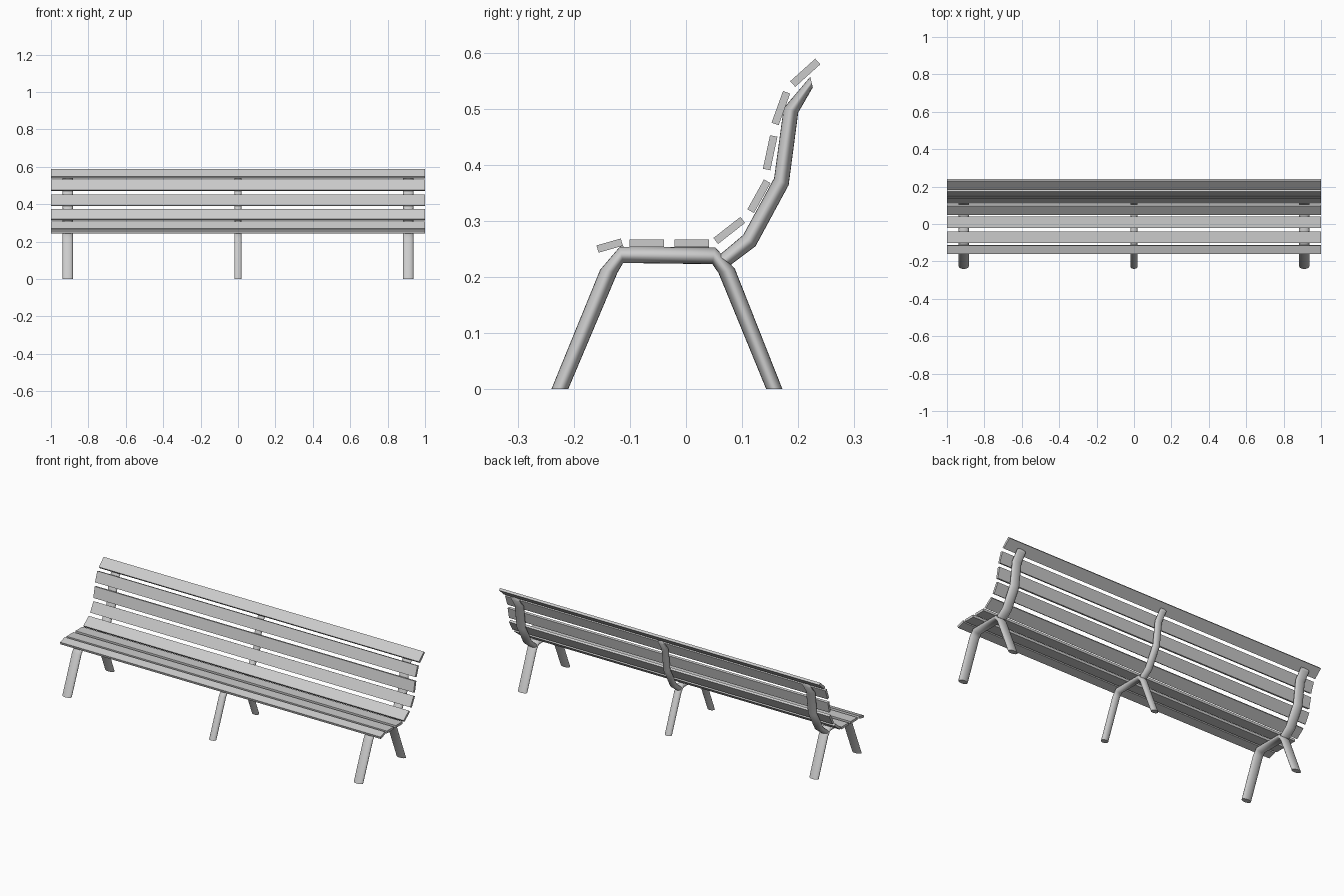
import bpy, bmesh, math
from mathutils import Vector

cube = bpy.data.objects.get("Cube")
if cube:
    bpy.data.objects.remove(cube, do_unlink=True)

grey = bpy.data.materials.new("light grey")
grey.use_nodes = True
colour = (0.6, 0.6, 0.6, 1)
grey.diffuse_color = colour
grey.node_tree.nodes["Principled BSDF"].inputs["Base Color"].default_value = colour


def finish(bm, name):
    bmesh.ops.recalc_face_normals(bm, faces=bm.faces)
    mesh = bpy.data.meshes.new(name)
    bm.to_mesh(mesh)
    bm.free()
    mesh.materials.append(grey)
    obj = bpy.data.objects.new(name, mesh)
    bpy.context.collection.objects.link(obj)
    return obj


def tube(name, sections, x, half_width, sides=20):
    """Oval tube; each section gives its two outline points as (y, z, y, z)."""
    bm = bmesh.new()
    rings = []
    for y1, z1, y2, z2 in sections:
        a, b = Vector((x, y1, z1)), Vector((x, y2, z2))
        mid, half = (a + b) / 2, (a - b) / 2
        ring = []
        for i in range(sides):
            t = math.tau * i / sides
            ring.append(bm.verts.new(mid + half * math.cos(t) + Vector((half_width * math.sin(t), 0, 0))))
        rings.append(ring)
    for r, s in zip(rings, rings[1:]):
        for i in range(sides):
            j = (i + 1) % sides
            bm.faces.new((r[i], r[j], s[j], s[i]))
    bm.faces.new(rings[0])
    bm.faces.new(rings[-1])
    obj = finish(bm, name)
    bpy.ops.object.select_all(action='DESELECT')
    obj.select_set(True)
    bpy.context.view_layer.objects.active = obj
    bpy.ops.object.shade_smooth_by_angle(angle=math.radians(60))


def slat(name, y, z, depth, tilt):
    """Full-length plank tilted about the x axis."""
    bm = bmesh.new()
    bmesh.ops.create_cube(bm, size=1)
    bmesh.ops.scale(bm, vec=(2, depth, 0.0135), verts=bm.verts)
    obj = finish(bm, name)
    obj.location = (0, y, z)
    obj.rotation_euler.x = math.radians(tilt)


# Bent leg frames and back posts
LEGS = [(-0.24, 0, -0.21, 0), (-0.153, 0.213, -0.122, 0.208),
        (-0.118, 0.254, -0.112, 0.225), (0.052, 0.253, 0.047, 0.223),
        (0.087, 0.215, 0.058, 0.207), (0.172, 0, 0.143, 0)]
POST = [(0.058, 0.238, 0.08, 0.222), (0.102, 0.275, 0.124, 0.255),
        (0.157, 0.376, 0.183, 0.364), (0.174, 0.501, 0.2, 0.493),
        (0.2215, 0.557, 0.226, 0.538)]
for side, x, half_width in (("left", 0.91, 0.0275), ("middle", 0, 0.02), ("right", -0.91, 0.0275)):
    tube(side + "_leg_frame", LEGS, x, half_width)
    tube(side + "_back_post", POST, x, half_width)

# Seat and back slats, from the front lip to the top
SLATS = [("front_lip", -0.136, 0.256, 0.045, 16),
         ("seat_front", -0.07, 0.2605, 0.0615, 0),
         ("seat_rear", 0.01, 0.2605, 0.0615, 0),
         ("seat_curve", 0.077, 0.283, 0.061, 38),
         ("back_lower", 0.13, 0.344, 0.061, 61),
         ("back_middle", 0.15, 0.4215, 0.061, 78),
         ("back_upper", 0.169, 0.501, 0.06, 70),
         ("back_top", 0.2125, 0.564, 0.06, 42)]
for name, *place in SLATS:
    slat(name + "_slat", *place)
